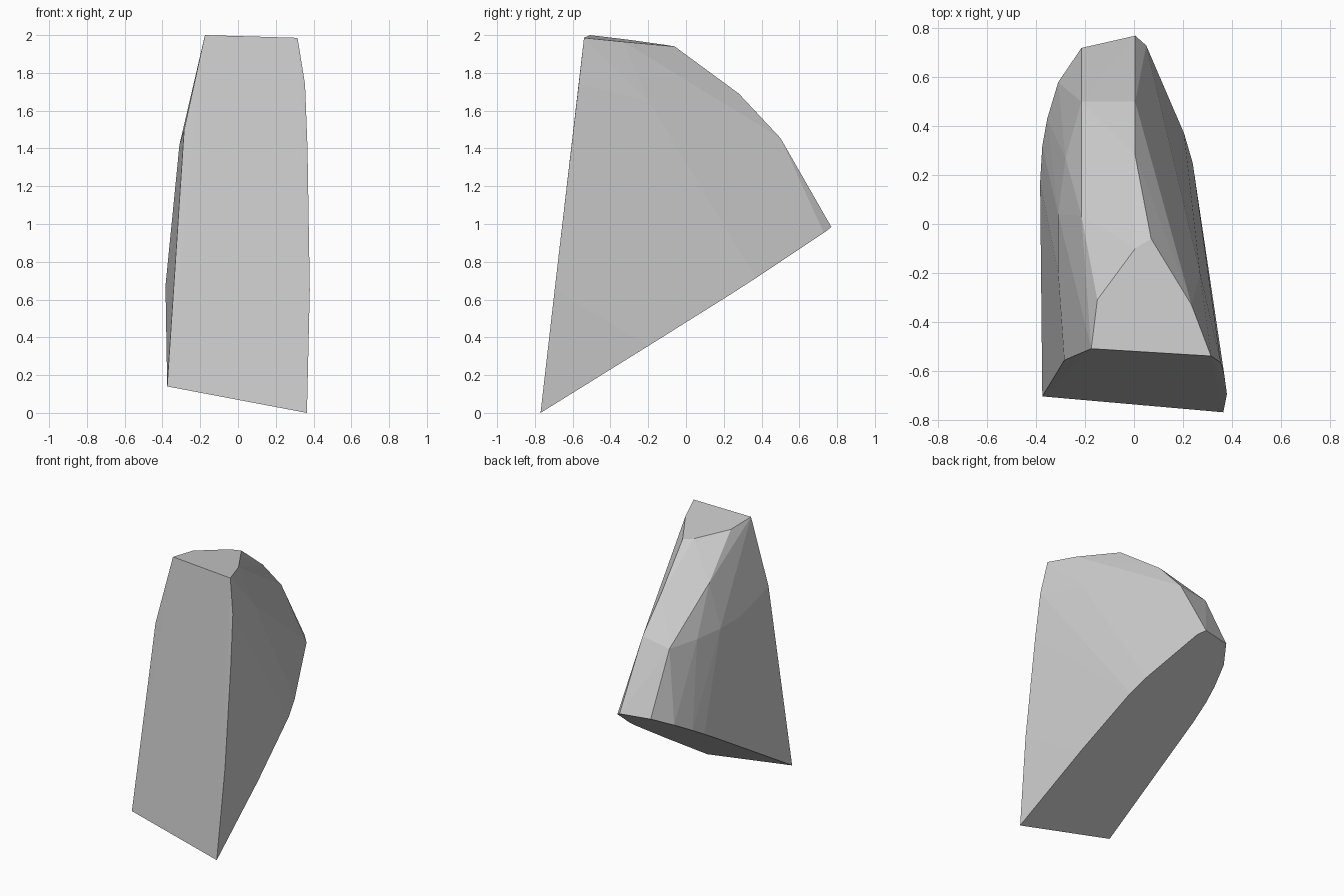
import bpy, bmesh, math

if "Cube" in bpy.data.objects:
    bpy.data.objects.remove(bpy.data.objects["Cube"])

# Three flat cuts of the stone: sloping underside, flat top, leaning front
def underside(x, y):
    return (x, y, -0.136 * (x - 0.365) + 0.607 * (y + 0.77))

def top(x, y):
    return (x, y, 2.0 - 0.0365 * (x + 0.175) - 0.1135 * (y + 0.51))

def front(x, z):
    return (x, -0.77 + 0.116 * z - 0.06 * (x - 0.365), z)

points = [underside(x, y) for x, y in (
    (0.365, -0.77), (0.305, -0.2), (0.27, 0.02), (0.24, 0.25), (0.205, 0.37),
    (0.05, 0.73), (0.005, 0.77), (-0.215, 0.72), (-0.31, 0.58), (-0.355, 0.43),
    (-0.375, 0.32), (-0.384, 0.17), (-0.384, -0.1), (-0.375, -0.705))]
points += [top(x, y) for x, y in (
    (-0.175, -0.51), (0.315, -0.54), (0.235, -0.33),
    (0.07, -0.06), (0.005, -0.10), (-0.15, -0.31))]
points += [front(x, z) for x, z in (
    (-0.285, 1.5), (0.355, 1.74), (0.368, 1.4), (0.38, 0.65))]

# Back ridge and the chipped shoulders on both sides
points += [(0.005, 0.28, 1.69), (0.005, 0.5, 1.455), (-0.215, 0.5, 1.42),
           (-0.215, 0.035, 1.73), (-0.28, 0.27, 1.42),
           (-0.31, 0.04, 1.42), (-0.31, -0.2, 1.42),
           (0.27, -0.2, 1.65), (0.315, -0.4, 1.66)]

# Wrap the points into one faceted solid
bm = bmesh.new()
for p in points:
    bm.verts.new(p)
hull = bmesh.ops.convex_hull(bm, input=bm.verts[:])
unused = {e for e in hull["geom_interior"] + hull["geom_unused"]
          if isinstance(e, bmesh.types.BMVert)}
bmesh.ops.delete(bm, geom=list(unused), context='VERTS')
bmesh.ops.dissolve_limit(bm, angle_limit=math.radians(1.5),
                         verts=bm.verts[:], edges=bm.edges[:])
bmesh.ops.recalc_face_normals(bm, faces=bm.faces[:])

mesh = bpy.data.meshes.new("rock_fragment")
bm.to_mesh(mesh)
bm.free()
rock = bpy.data.objects.new("rock_fragment", mesh)
bpy.context.collection.objects.link(rock)

# Plain stone colour
stone = bpy.data.materials.new("grey_stone")
stone.diffuse_color = (0.6, 0.6, 0.6, 1.0)
stone.use_nodes = True
stone.node_tree.nodes["Principled BSDF"].inputs["Base Color"].default_value = stone.diffuse_color
mesh.materials.append(stone)
